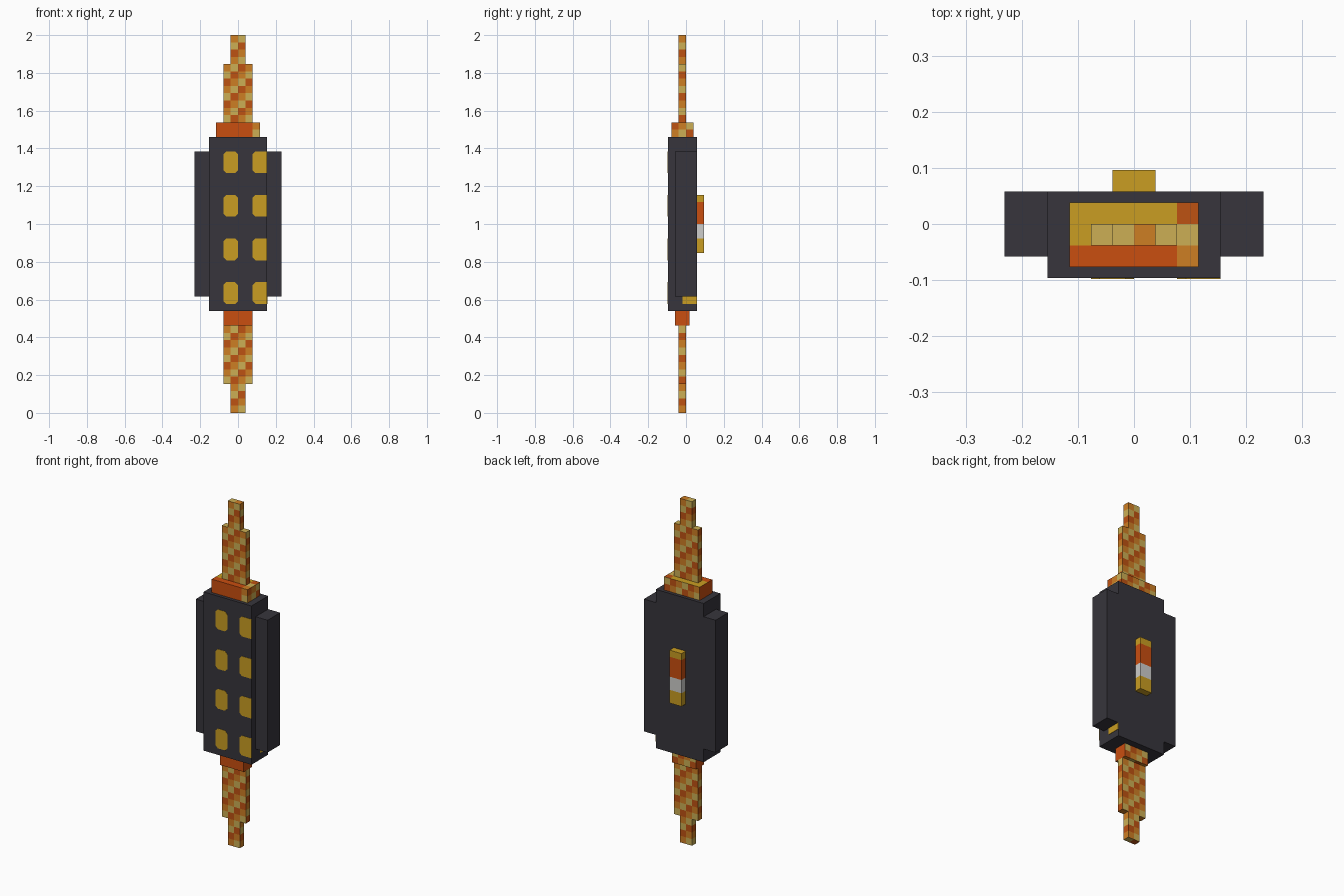
import bpy, bmesh, math
from mathutils import Vector

if "Cube" in bpy.data.objects:
    bpy.data.objects.remove(bpy.data.objects["Cube"])

U = 1 / 26  # one modelling unit


def linear(c):
    c /= 255
    return c / 12.92 if c <= 0.04045 else ((c + 0.055) / 1.055) ** 2.4


def material(name, r, g, b):
    m = bpy.data.materials.new(name)
    col = (linear(r), linear(g), linear(b), 1)
    m.diffuse_color = col
    m.use_nodes = True
    bsdf = m.node_tree.nodes["Principled BSDF"]
    bsdf.inputs["Base Color"].default_value = col
    bsdf.inputs["Roughness"].default_value = 0.9
    return m


CHARCOAL = material("charcoal", 55, 53, 60)
GOLD = material("gold", 202, 158, 34)
RED = material("red_orange", 202, 78, 16)
TAN = material("tan", 204, 175, 85)
ORANGE = material("orange", 206, 126, 36)
RUST = material("rust", 190, 82, 18)
WHITE = material("off_white", 206, 206, 204)


def finish(bm, name, mats):
    mesh = bpy.data.meshes.new(name)
    bmesh.ops.scale(bm, vec=(U, U, U), verts=bm.verts)
    bm.normal_update()
    bm.to_mesh(mesh)
    bm.free()
    for m in mats:
        mesh.materials.append(m)
    ob = bpy.data.objects.new(name, mesh)
    bpy.context.collection.objects.link(ob)
    return ob


def box(name, lo, hi, mats, cuts=(), rule=None):
    """Box from corner to corner, cut into unit cells along the given axes."""
    lo, hi = Vector(lo), Vector(hi)
    bm = bmesh.new()
    bmesh.ops.create_cube(bm, size=1)
    for v in bm.verts:
        v.co = Vector((lo[i] if v.co[i] < 0 else hi[i]) for i in range(3))
    for axis in cuts:
        normal = Vector(float(i == axis) for i in range(3))
        for step in range(1, math.ceil(hi[axis] - lo[axis])):
            bmesh.ops.bisect_plane(bm, geom=bm.verts[:] + bm.edges[:] + bm.faces[:],
                                   plane_co=lo + normal * step, plane_no=normal)
    bm.normal_update()
    if rule:
        for f in bm.faces:
            f.material_index = mats.index(rule(f.calc_center_median(), f.normal))
    return finish(bm, name, mats)


# Woven stripes climbing around the sides
WEAVE = [TAN, ORANGE, RUST]


def weave(c, n):
    if n.z > 0.5:
        return ORANGE if c.z > 51 and c.x > 0 else TAN
    if n.z < -0.5:
        return WEAVE[math.floor(c.x) % 3]
    if abs(n.y) > 0.5:
        around = -c.x * n.y
    else:
        around = c.y * n.x
    return WEAVE[(math.floor(c.z) - math.floor(around)) % 3]


# Straps and their narrow tips
ALL = (0, 1, 2)
for name, w, z0, z1 in (("lower_tip", 1, 0, 4), ("lower_strap", 2, 4, 12),
                        ("upper_strap", 2, 40, 48), ("upper_tip", 1, 48, 52)):
    box(name, (-w, -1, z0), (w, 0, z1), WEAVE, ALL, weave)


# Collars: plain front, woven back
def upper_collar_rule(c, n):
    if n.z > 0.5:
        if c.x < 2:
            return RED if c.y < -1 else GOLD
        return ORANGE if c.y < -1 else TAN if c.y < 0 else RUST
    if n.y < -0.5:
        if c.x < 2:
            return RED
        return ORANGE if c.z > 39 else TAN
    return RED if n.x < -0.5 else weave(c, n)


def lower_collar_rule(c, n):
    return weave(c, n) if n.y > 0.5 or n.z < -0.5 else RED


COLLAR = WEAVE + [RED, GOLD]
box("upper_collar", (-3, -2, 38), (3, 1, 40), COLLAR, ALL, upper_collar_rule)
box("lower_collar", (-2, -1.5, 12), (2, 0.5, 14), COLLAR, ALL, lower_collar_rule)

# Case with a side wing on each side
box("case", (-4, -2.5, 14), (4, 1.5, 38), [CHARCOAL])
for name, a, b in (("right_wing", -6, -4), ("left_wing", 4, 6)):
    box(name, (a, -1.5, 16), (b, 1.5, 36), [CHARCOAL])


# Back clasp in coloured bands
def clasp_rule(c, n):
    if abs(n.z) > 0.5 or c.z < 24 or c.z > 29:
        return GOLD
    return WHITE if c.z < 26 else RED


box("back_clasp", (-1, 1.5, 22), (1, 2.5, 30), [GOLD, WHITE, RED], (2,), clasp_rule)


# Gold studs: thin plates with clipped corners
def stud(name, x, z, clip_right):
    k = 0.4
    r = k if clip_right else 0
    outline = [(k, 0), (2 - r, 0), (2, r), (2, 3 - r), (2 - r, 3), (k, 3), (0, 3 - k), (0, k)]
    points = list(dict.fromkeys(outline))
    bm = bmesh.new()
    face = bm.faces.new([bm.verts.new((x + a, -2.54, z + b)) for a, b in points])
    out = bmesh.ops.extrude_face_region(bm, geom=[face])["geom"]
    for v in out:
        if isinstance(v, bmesh.types.BMVert):
            v.co.y = -2.49
    bmesh.ops.recalc_face_normals(bm, faces=bm.faces)
    finish(bm, name, [GOLD])


for row in range(4):
    stud(f"inner_stud_{row + 1}", -2, 15 + 6 * row, True)
    stud(f"edge_stud_{row + 1}", 2, 15 + 6 * row, False)

# Stud showing under the left wing
box("side_stud", (3.99, -0.5, 15), (4.04, 1.5, 16), [GOLD])
